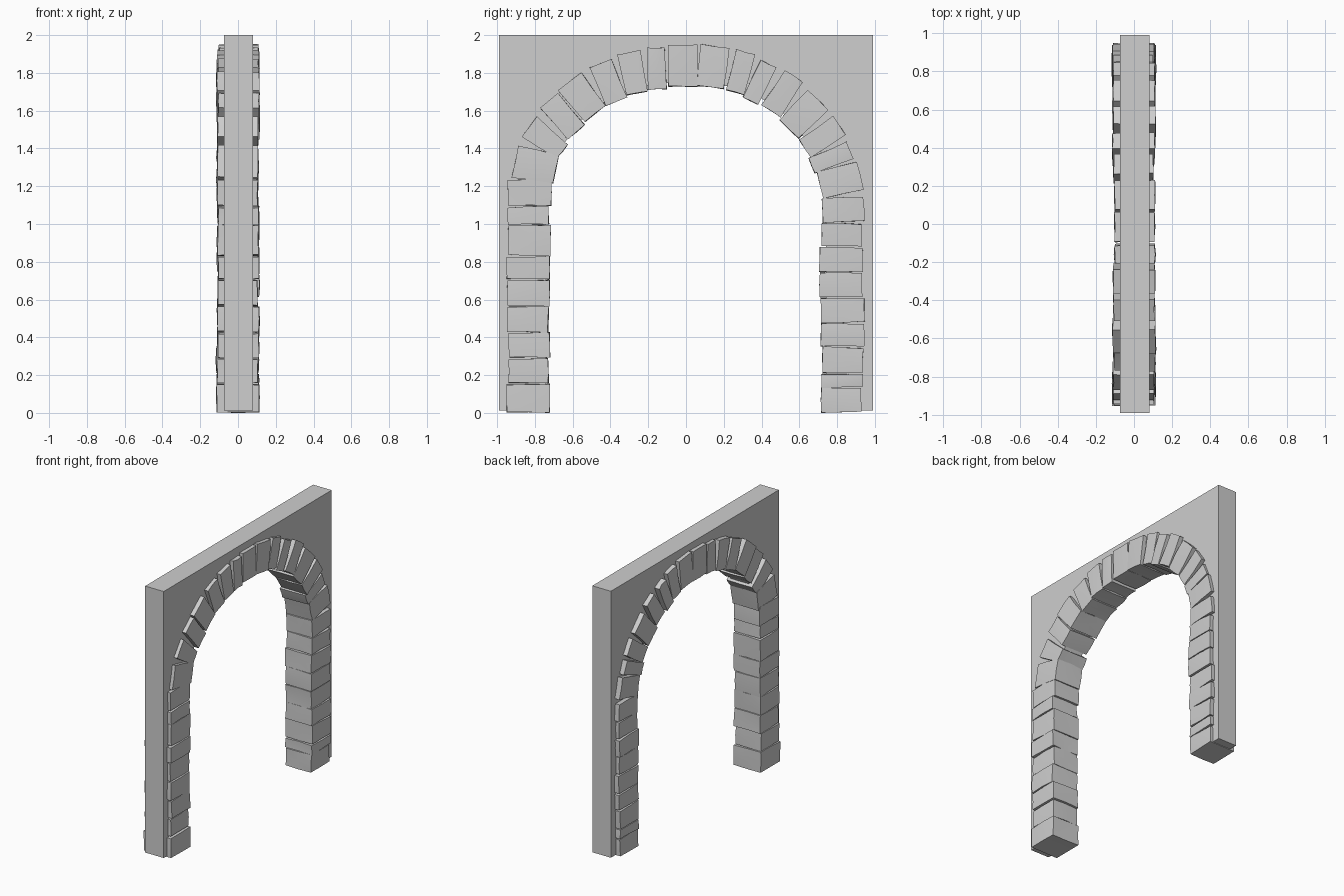
import bpy, bmesh, random
from math import cos, sin, pi, radians
from mathutils import Vector

if "Cube" in bpy.data.objects:
    bpy.data.objects.remove(bpy.data.objects["Cube"], do_unlink=True)

random.seed(4)
SPRING = 1.0       # height where the legs turn into the arch
STONE_DEPTH = 0.22
HALF_THICK = 0.108

stone_grey = bpy.data.materials.new("stone grey")
stone_grey.use_nodes = True
colour = (0.62, 0.62, 0.62, 1)
stone_grey.diffuse_color = colour
stone_grey.node_tree.nodes["Principled BSDF"].inputs["Base Color"].default_value = colour


def finish(bm, name, smooth=False):
    bmesh.ops.recalc_face_normals(bm, faces=bm.faces)
    mesh = bpy.data.meshes.new(name)
    bm.to_mesh(mesh)
    bm.free()
    obj = bpy.data.objects.new(name, mesh)
    bpy.context.collection.objects.link(obj)
    mesh.materials.append(stone_grey)
    if smooth:
        bpy.ops.object.select_all(action="DESELECT")
        obj.select_set(True)
        bpy.context.view_layer.objects.active = obj
        bpy.ops.object.shade_smooth_by_angle(angle=radians(35))
    return obj


def prism(bm, outline, x0, x1):
    """Extrude a closed (y, z) outline along x."""
    face = bm.faces.new([bm.verts.new((x0, y, z)) for y, z in outline])
    extruded = bmesh.ops.extrude_face_region(bm, geom=[face])["geom"]
    verts = [g for g in extruded if isinstance(g, bmesh.types.BMVert)]
    bmesh.ops.translate(bm, verts=verts, vec=(x1 - x0, 0, 0))
    return verts


def opening(steps=32, width=0.74, rise=0.75, power=2 / 2.3):
    """Slightly squared arch curve, from the right leg to the left."""
    for i in range(steps + 1):
        a = pi * i / steps
        c, s = cos(a), max(sin(a), 0)
        yield (width * abs(c) ** power * (1 if c > 0 else -1), SPRING + rise * s ** power)


def stone(name, y, z, angle, outer, inner, depth=STONE_DEPTH):
    """Tapered block whose long axis points away from the opening."""
    a = radians(angle)
    axis, side = Vector((cos(a), sin(a))), Vector((-sin(a), cos(a)))
    centre = Vector((y, z))
    outline = [centre + axis * depth / 2 * d + side * w / 2 * s
               for d, s, w in ((1, -1, outer), (1, 1, outer), (-1, 1, inner), (-1, -1, inner))]
    bm = bmesh.new()
    front, back = (HALF_THICK + random.uniform(-0.008, 0.005) for _ in range(2))
    prism(bm, outline, -front, back)
    # Rough-hewn faces: lightly shift the points and dome the two wide faces
    bmesh.ops.subdivide_edges(bm, edges=bm.edges[:], cuts=1, use_grid_fill=True)
    for v in bm.verts:
        near = (Vector((v.co.y, v.co.z)) - centre).length < 0.02
        v.co.x += (0.004 if v.co.x > 0 else -0.004) * near
        v.co += Vector([random.uniform(-0.003, 0.003) for _ in range(3)])
        v.co.z = max(v.co.z, 0)
    return finish(bm, name, smooth=True)


# Wall slab with the arched opening
bm = bmesh.new()
arch = list(opening())
outline = [(0.74, 0.012), (0.99, 0.012), (0.99, 2), (-0.99, 2), (-0.99, 0.012), (-0.74, 0.012)]
prism(bm, outline + arch[::-1], -0.073, 0.08)
finish(bm, "wall")

# Leg stones, between joint heights
right_joints = (0.0, 0.135, 0.21, 0.35, 0.475, 0.61, 0.745, 0.88, 1.005)
left_joints = (0.0, 0.155, 0.29, 0.425, 0.565, 0.705, 0.83, 0.995, 1.095, 1.24)
for side, joints, middle in (("back", right_joints, 0.825), ("front", left_joints, -0.832)):
    for i, (low, high) in enumerate(zip(joints, joints[1:])):
        tilt = random.uniform(-1.5, 1.5) if i else 0
        height = high - low - 0.006
        stone(f"{side}_leg_stone_{i + 1}", middle + random.uniform(-0.006, 0.006),
              (low + high) / 2, tilt + (0 if middle > 0 else 180), height - 0.004, height + 0.003,
              STONE_DEPTH + random.uniform(-0.01, 0.01))

# Arch stones: centre y, centre z, direction, outer width, inner width
arch_stones = (
    (-0.797, 1.31, 169, 0.17, 0.15), (-0.743, 1.45, 143, 0.13, 0.09),
    (-0.653, 1.57, 131, 0.12, 0.12), (-0.548, 1.67, 129, 0.155, 0.14),
    (-0.41, 1.75, 113, 0.12, 0.12), (-0.28, 1.8, 101, 0.125, 0.11),
    (-0.157, 1.823, 92, 0.095, 0.1), (-0.016, 1.838, 90, 0.155, 0.155),
    (0.14, 1.833, 84, 0.155, 0.145), (0.288, 1.804, 75, 0.107, 0.095),
    (0.389, 1.75, 64, 0.09, 0.09), (0.51, 1.69, 57, 0.11, 0.12),
    (0.622, 1.58, 45, 0.153, 0.14), (0.722, 1.46, 34, 0.12, 0.115),
    (0.767, 1.35, 22, 0.095, 0.085), (0.817, 1.23, 14, 0.15, 0.145),
    (0.833, 1.075, 3, 0.125, 0.13),
)
for i, block in enumerate(arch_stones):
    stone(f"arch_stone_{i + 1}", *block)
